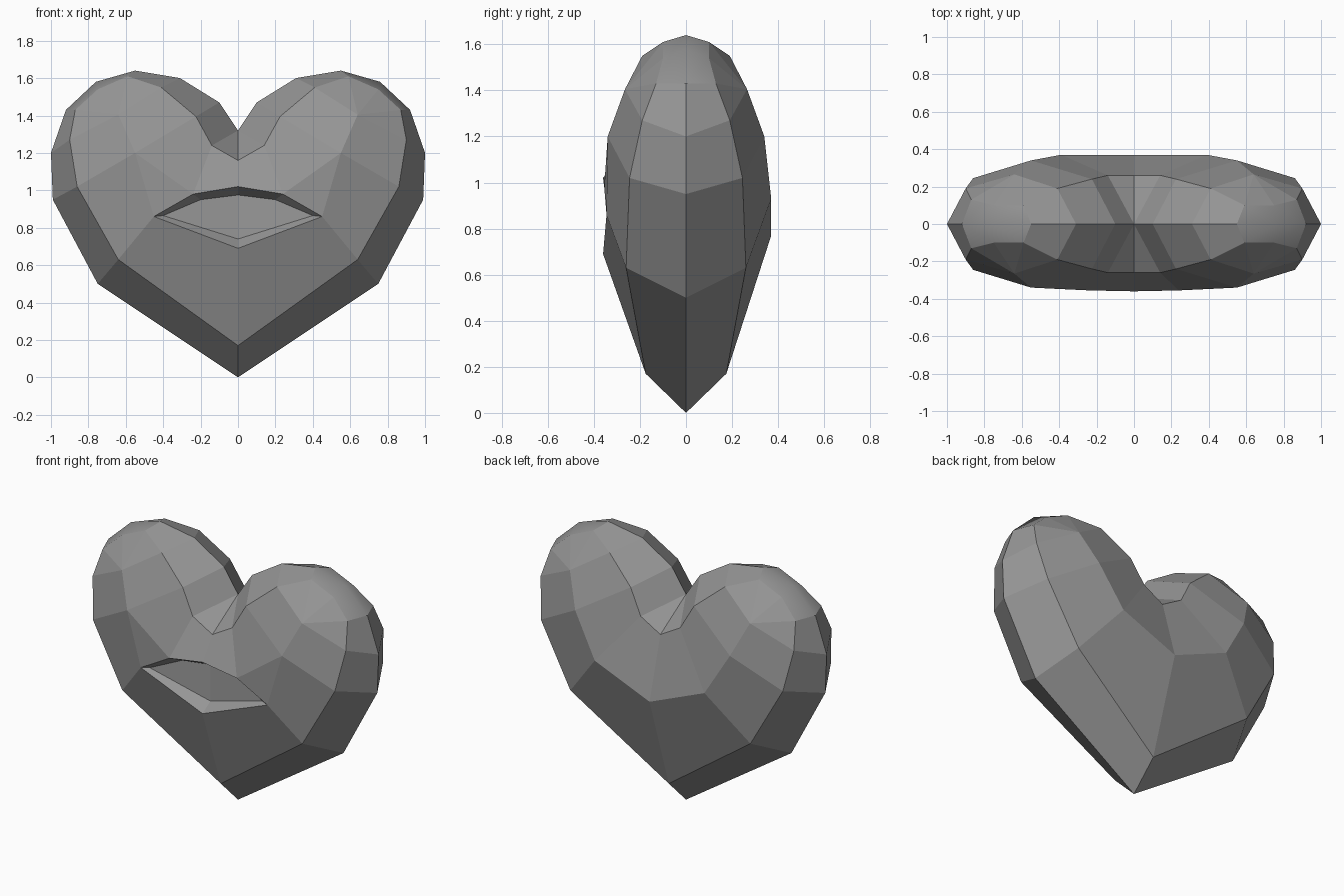
import bpy
import bmesh

default_cube = bpy.data.objects.get("Cube")
if default_cube:
    bpy.data.objects.remove(default_cube, do_unlink=True)


def make_material(name, colour):
    material = bpy.data.materials.new(name)
    material.use_nodes = True
    material.diffuse_color = colour
    shader = material.node_tree.nodes["Principled BSDF"]
    shader.inputs["Base Color"].default_value = colour
    return material


grey = make_material("plain grey", (0.3, 0.3, 0.3, 1.0))

# Heart outline in the middle plane, from the bottom tip round to the notch
OUTLINE = [(0, 0), (.75, .5), (.99, .95), (1, 1.2), (.92, 1.43),
           (.76, 1.58), (.55, 1.64), (.31, 1.6), (.1, 1.47), (0, 1.32)]

# Bevel ring beside the outline: x, depth, height
BEVEL = [(0, .175, .17), (.64, .26, .63), (.86, .245, 1.02), (.9, .19, 1.27),
         (.87, .13, 1.43), (.75, .1, 1.54), (.59, .1, 1.61), (.41, .19, 1.55),
         (.225, .24, 1.395), (.14, .26, 1.24), (0, .26, 1.16)]

# Inner points of each broad face
LOBE = {"cheek": (.55, .34, 1.2), "crown": (.64, .265, 1.405)}
BACK = {"belly": (0, .37, .77), "side": (.39, .37, .93)}

# Lip edge and the sunken slot behind it, bottom centre to top centre
LIP = [(0, .36, .69), (.45, .345, .86), (.24, .355, .98), (0, .36, 1.02)]
SLOT = [(0, .28, .74), (.4, .325, .865), (.2, .285, .95), (0, .28, .975)]


def build_heart():
    bm = bmesh.new()
    rim = [bm.verts.new((x, 0, z)) for x, z in OUTLINE]

    def point(p, side):
        return bm.verts.new((p[0], p[1] * side, p[2]))

    def face(*verts):
        return bm.faces.new(verts)

    for side in (-1, 1):
        ring = [point(p, side) for p in BEVEL]
        tip, hip, flank, shoulder, cap_a, cap_b, cap_c, top, slope, dip, notch = ring
        cheek, crown = (point(LOBE[k], side) for k in ("cheek", "crown"))

        # Bevelled border, with soft shading over the top of the lobe
        for i in range(len(rim) - 1):
            strip = face(rim[i], rim[i + 1], ring[i + 1], ring[i])
            strip.smooth = rim[i] in rim[4:6]
        face(rim[-1], notch, dip)

        # Rounded lobe
        face(cheek, flank, shoulder, crown)
        face(crown, shoulder, cap_a)
        face(crown, cap_a, cap_b)
        face(crown, cap_b, cap_c)
        face(crown, cap_c, top)
        face(cheek, crown, top, slope)

        if side > 0:
            # Plain back
            belly, flat = (point(BACK[k], side) for k in ("belly", "side"))
            face(tip, hip, flat, belly)
            face(hip, flank, cheek, flat)
            face(flat, cheek, slope, dip)
            face(belly, flat, dip, notch)
        else:
            # Front with a recessed mouth
            lip = [point(p, side) for p in LIP]
            slot = [point(p, side) for p in SLOT]
            low, corner, arch, peak = lip
            face(tip, hip, corner, low)
            face(hip, flank, cheek, corner)
            face(corner, cheek, arch)
            face(cheek, slope, dip, arch)
            face(arch, dip, notch, peak)
            for i in range(len(lip) - 1):
                face(lip[i], lip[i + 1], slot[i + 1], slot[i])
            face(*slot)

    bmesh.ops.recalc_face_normals(bm, faces=bm.faces)
    # The half is open at the mirror plane, so settle its direction by the outer side
    outer = max(bm.faces, key=lambda f: f.calc_center_median().x)
    if outer.normal.x < 0:
        bmesh.ops.reverse_faces(bm, faces=bm.faces)

    mesh = bpy.data.meshes.new("heart_body")
    bm.to_mesh(mesh)
    bm.free()
    mesh.materials.append(grey)
    heart = bpy.data.objects.new("heart_body", mesh)
    bpy.context.collection.objects.link(heart)
    mirror = heart.modifiers.new("Mirror", "MIRROR")
    mirror.use_clip = True
    return heart


build_heart()
